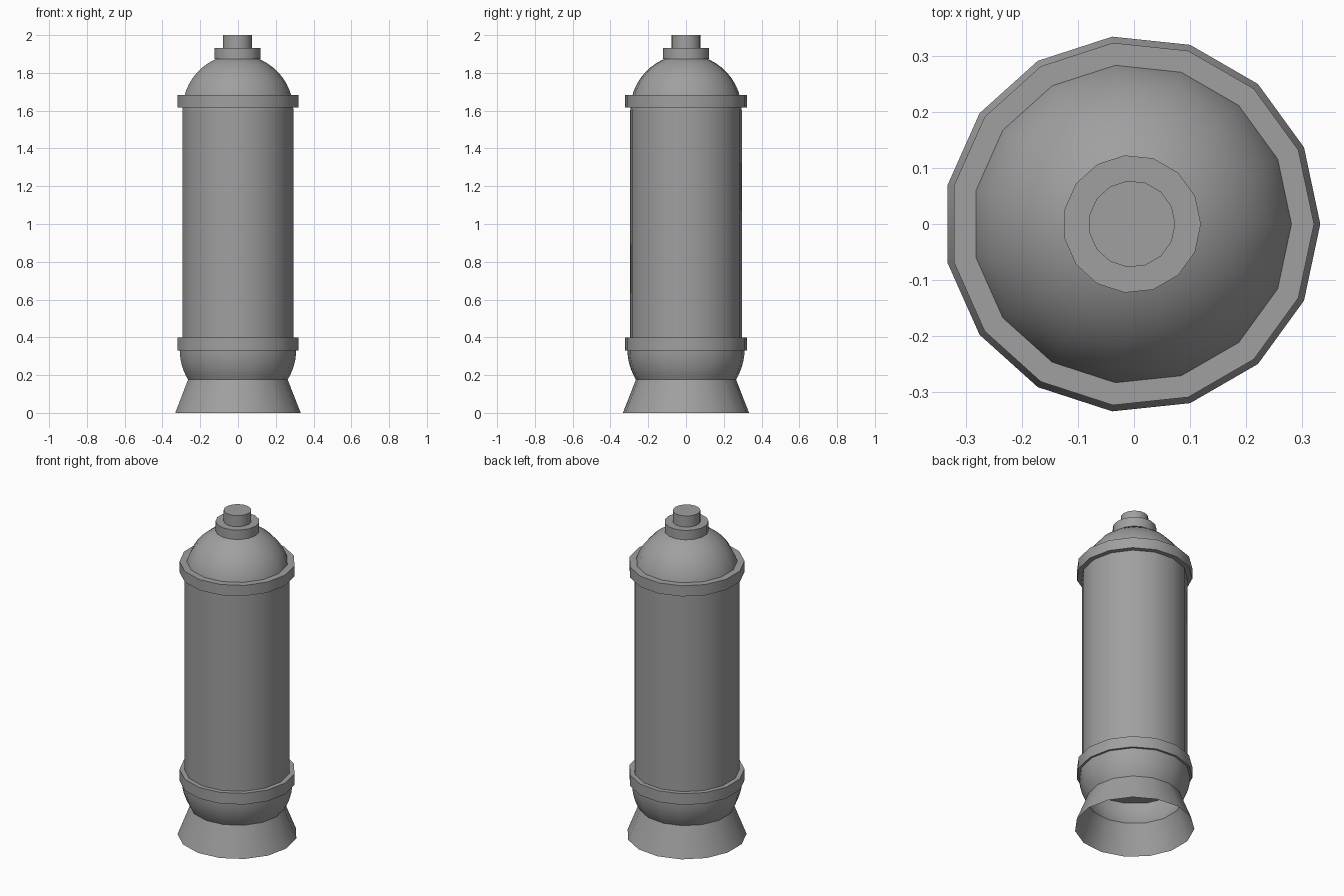
import bpy, bmesh
from math import sin, cos, pi, radians, sqrt, asin

cube = bpy.data.objects.get("Cube")
if cube:
    bpy.data.objects.remove(cube, do_unlink=True)

SIDES = 15
CENTRE_X = -0.0037  # odd-sided rings are wider towards +x

grey = bpy.data.materials.new("plain_grey")
grey.use_nodes = True
colour = (0.35, 0.35, 0.35, 1)
grey.diffuse_color = colour
grey.node_tree.nodes["Principled BSDF"].inputs["Base Color"].default_value = colour


def lathe(name, profile, cap_bottom=True, cap_top=True):
    """Spin (radius, height) points, listed upwards, into a many-sided part."""
    bm = bmesh.new()
    rings = []
    for r, z in profile:
        rings.append([bm.verts.new((r * cos(2 * pi * i / SIDES), r * sin(2 * pi * i / SIDES), z))
                      for i in range(SIDES)])
    for low, high in zip(rings, rings[1:]):
        for i in range(SIDES):
            j = (i + 1) % SIDES
            bm.faces.new((low[i], low[j], high[j], high[i]))
    if cap_bottom:
        bm.faces.new(rings[0][::-1])
    if cap_top:
        bm.faces.new(rings[-1])
    mesh = bpy.data.meshes.new(name)
    bm.to_mesh(mesh)
    bm.free()
    mesh.materials.append(grey)
    obj = bpy.data.objects.new(name, mesh)
    obj.location.x = CENTRE_X
    bpy.context.collection.objects.link(obj)
    bpy.ops.object.select_all(action="DESELECT")
    obj.select_set(True)
    bpy.context.view_layer.objects.active = obj
    bpy.ops.object.shade_smooth_by_angle(angle=radians(32))
    return obj


def arc(radius, centre_z, start, end, steps):
    """Points along a sphere's outline between two elevations."""
    angles = [start + (end - start) * i / steps for i in range(steps + 1)]
    return [(radius * cos(a), centre_z + radius * sin(a)) for a in angles]


# Flared, open foot
NECK_Z = 0.176
BOWL_R, BOWL_Z = 0.312, 0.338
neck_r = sqrt(BOWL_R ** 2 - (BOWL_Z - NECK_Z) ** 2)
lathe("flared_foot", [(0.3357, 0), (neck_r, NECK_Z)], False, False)

# Rounded bowl, open at the neck
lathe("lower_bowl", arc(BOWL_R, BOWL_Z, -asin((BOWL_Z - NECK_Z) / BOWL_R), 0, 6), False, False)

# Main barrel and its domed top
lathe("barrel", [(0.297, 0.36), (0.297, 1.6)], True, False)
lathe("dome", arc(0.297, 1.6, 0, radians(86), 12), False, True)

# Collars and stepped cap
for name, radius, bottom, top in (
    ("lower_collar", 0.3246, 0.331, 0.4),
    ("upper_collar", 0.3246, 1.618, 1.684),
    ("cap_ring", 0.1230, 1.874, 1.932),
    ("cap_knob", 0.0773, 1.932, 2.0),
):
    lathe(name, [(radius, bottom), (radius, top)])
